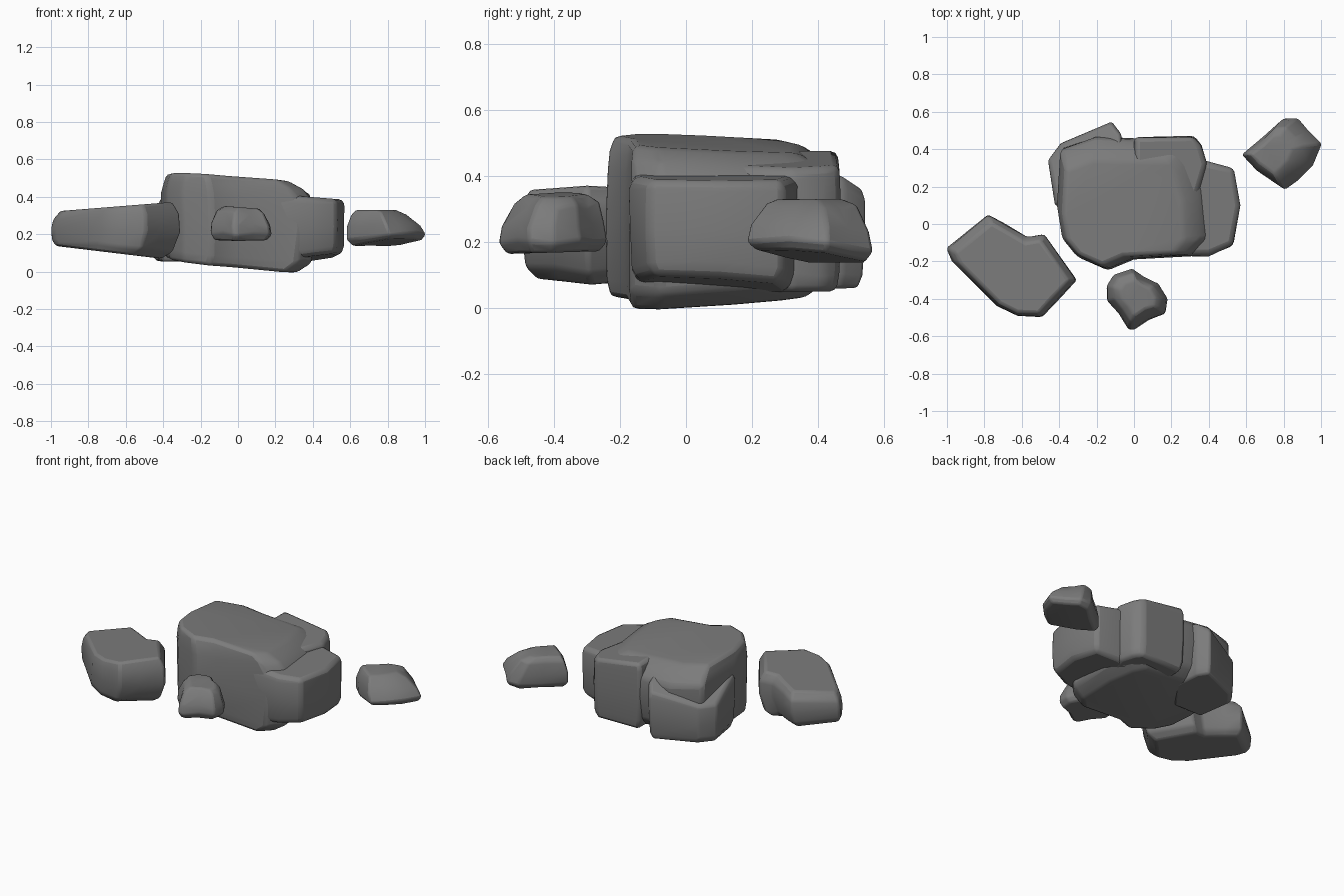
import bpy
import bmesh
import math
import random
from mathutils import Vector

random.seed(7)

cube = bpy.data.objects.get("Cube")
if cube:
    bpy.data.objects.remove(cube, do_unlink=True)

# One stone colour
stone = bpy.data.materials.new("grey_stone")
stone.use_nodes = True
stone.diffuse_color = (0.2, 0.2, 0.2, 1)
stone.node_tree.nodes["Principled BSDF"].inputs["Base Color"].default_value = (0.2, 0.2, 0.2, 1)


def plane_height(plane, point):
    base, slope_x, slope_y = plane
    return base + slope_x * point.x + slope_y * point.y


def rock(name, outline, bottom, top, rings, rounding=0.02, rough=0.004):
    """Loft a plan outline between two tilted planes.
    Rings are (height share, scale, shift in x, shift in y)."""
    points = [Vector(p) for p in outline]
    centre = sum(points, Vector((0, 0))) / len(points)
    bm = bmesh.new()
    loops = []
    for share, scale, shift_x, shift_y in rings:
        loop = []
        for p in points:
            q = centre + (p - centre) * scale + Vector((shift_x, shift_y))
            low, high = plane_height(bottom, q), plane_height(top, q)
            z = low + (high - low) * share
            if 0 < share < 1:
                z += random.uniform(-rough, rough) * 2
                q += (p - centre).normalized() * random.uniform(-rough, rough)
            loop.append(bm.verts.new((q.x, q.y, z)))
        loops.append(loop)
    count = len(points)
    for lower, upper in zip(loops, loops[1:]):
        for i in range(count):
            j = (i + 1) % count
            bm.faces.new((lower[i], lower[j], upper[j], upper[i]))
    bm.faces.new(loops[0][::-1])
    bm.faces.new(loops[-1])
    bmesh.ops.recalc_face_normals(bm, faces=bm.faces)

    mesh = bpy.data.meshes.new(name)
    bm.to_mesh(mesh)
    bm.free()
    mesh.materials.append(stone)
    obj = bpy.data.objects.new(name, mesh)
    bpy.context.collection.objects.link(obj)
    bevel = obj.modifiers.new("worn_edges", "BEVEL")
    bevel.width = rounding
    bevel.segments = 2
    bevel.angle_limit = math.radians(25)
    bpy.ops.object.select_all(action="DESELECT")
    obj.select_set(True)
    bpy.context.view_layer.objects.active = obj
    bpy.ops.object.shade_smooth_by_angle(angle=math.radians(40))


lobed = [(0, 0.9, 0, 0), (0.14, 0.98, 0, 0), (0.5, 1, 0, 0), (0.9, 1, 0, 0), (1, 0.95, 0, 0)]

# Large boulder: main mass and the lobes broken out of its sides
rock("boulder_core",
     [(-.39, .4), (-.41, .1), (-.38, -.08), (-.3, -.18), (-.14, -.25), (0, -.19),
      (.34, -.17), (.42, -.08), (.41, .2), (.36, .38), (.3, .46), (0, .46), (-.2, .47)],
     (0.03, -0.1, 0.06), (0.5, -0.07, -0.05),
     [(0, 0.84, -0.04, -0.04), (0.13, 0.96, -0.01, -0.01), (0.5, 1, 0, 0),
      (0.78, 0.98, -0.01, 0), (0.91, 0.9, -0.03, -0.02), (1, 0.78, -0.06, -0.05)])
rock("boulder_side_lobe",
     [(.15, -.17), (.4, -.17), (.53, -.115), (.57, .1), (.535, .3), (.38, .335), (.15, .33)],
     (0.02, 0.14, -0.06), (0.43, -0.08, 0), lobed)
rock("boulder_back_lobe",
     [(0, .15), (.34, .15), (.39, .32), (.36, .42), (.32, .47), (0, .465)],
     (0.05, 0, 0), (0.48, -0.15, 0), lobed)
rock("boulder_corner_lobe",
     [(-.46, .34), (-.42, .1), (-.2, .1), (-.05, .3), (-.07, .48), (-.12, .545), (-.39, .43)],
     (0.05, 0, 0.02), (0.6, 0.4, -0.35), lobed, rounding=0.012)

# Medium rock
rock("medium_rock",
     [(-1, -.13), (-.97, -.2), (-.73, -.44), (-.62, -.495), (-.49, -.5), (-.41, -.41),
      (-.305, -.3), (-.48, -.055), (-.57, -.07), (-.69, 0), (-.78, .05)],
     (0.02, -0.12, 0), (0.4, 0.08, 0),
     [(0, 0.82, -0.04, 0), (0.15, 0.94, -0.02, 0), (0.5, 1, 0, 0),
      (0.8, 0.98, 0, 0), (1, 0.87, 0, -0.01)], rounding=0.015)

# Two small rocks
rock("small_front_rock",
     [(-.15, -.33), (-.11, -.27), (-.01, -.235), (.05, -.28), (.13, -.32), (.18, -.4),
      (.17, -.48), (.08, -.51), (0, -.565), (-.03, -.565), (-.08, -.48), (-.145, -.41)],
     (0.18, 0, 0.03), (0.345, -0.08, 0),
     [(0, 0.85, 0, 0), (0.2, 1, 0, 0), (0.5, 0.95, 0, 0), (0.85, 0.78, 0, 0.01),
      (1, 0.56, 0.01, 0.01)], rounding=0.01)
rock("small_back_rock",
     [(.575, .37), (.66, .28), (.81, .18), (.88, .23), (.96, .31), (1.01, .43),
      (.94, .5), (.88, .57), (.8, .565), (.7, .47)],
     (0.12, 0.1, -0.12), (0.33, 0, 0),
     [(0, 0.85, 0, 0), (0.18, 1, 0, 0), (0.5, 0.92, -0.02, 0), (0.88, 0.7, -0.05, 0),
      (1, 0.5, -0.07, -0.01)], rounding=0.01)
